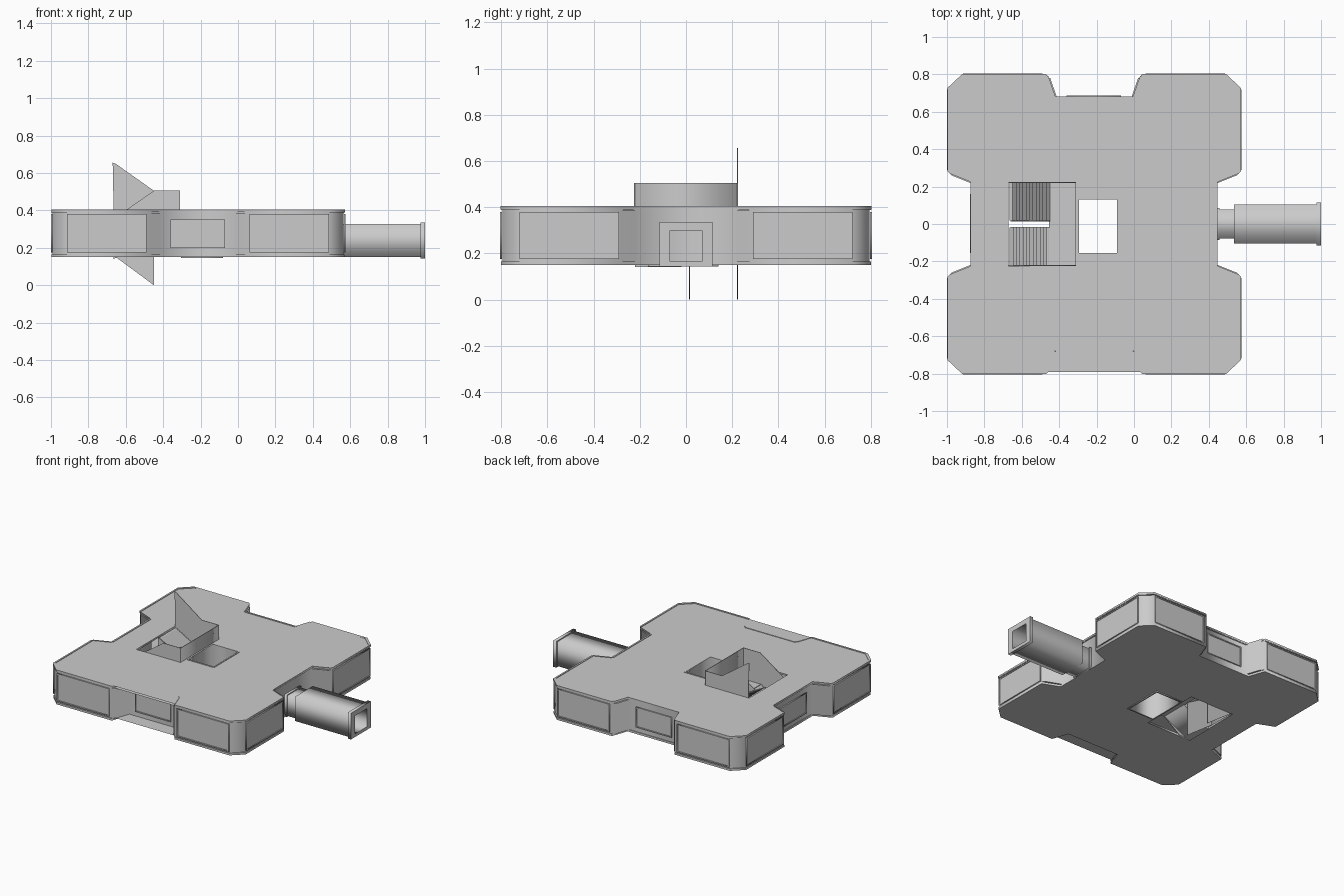
import bpy
from mathutils import Matrix

if "Cube" in bpy.data.objects:
    bpy.data.objects.remove(bpy.data.objects["Cube"])

AXES = {  # local columns (x, y, extrude direction)
    'z': ((1, 0, 0), (0, 1, 0), (0, 0, 1)),
    'x': ((0, 1, 0), (0, 0, 1), (1, 0, 0)),
    'y': ((1, 0, 0), (0, 0, 1), (0, -1, 0)),
}


def prism(name, loops, lo, hi, axis='z'):
    """Extrude closed profiles (later loops are holes) between lo and hi on an axis."""
    cu = bpy.data.curves.new(name, 'CURVE')
    cu.dimensions = '2D'
    cu.fill_mode = 'BOTH'
    cu.extrude = (hi - lo) / 2
    for pts in loops:
        sp = cu.splines.new('POLY')
        sp.points.add(len(pts) - 1)
        for p, (u, v) in zip(sp.points, pts):
            p.co = (u, v, 0, 1)
        sp.use_cyclic_u = True
    ob = bpy.data.objects.new(name, cu)
    bpy.context.collection.objects.link(ob)
    m = Matrix(AXES[axis]).transposed().to_4x4()
    m.translation = m.to_3x3().col[2] * ((lo + hi) / 2)
    if axis == 'y':
        m.translation = (0, (lo + hi) / 2, 0)
    bpy.ops.object.select_all(action='DESELECT')
    bpy.context.view_layer.objects.active = ob
    ob.select_set(True)
    bpy.ops.object.convert(target='MESH')
    ob = bpy.context.object
    ob.data.transform(m)
    return ob


def rect(x0, x1, y0, y1):
    return [(x0, y0), (x1, y0), (x1, y1), (x0, y1)]


def box(name, x0, x1, y0, y1, z0, z1):
    return prism(name, [rect(x0, x1, y0, y1)], z0, z1)


# Building footprint: four corner blocks joined by recessed sides
CX = -0.213
quarter = [(0.658, 0.23), (0.783, 0.28), (0.783, 0.725), (0.703, 0.8), (0.255, 0.8), (0.213, 0.68)]


def footprint(d=0.0):
    q = [(x - d, y - d) for x, y in quarter]
    r = q + [(-x, y) for x, y in reversed(q)]
    r += [(-x, -y) for x, y in q] + [(x, -y) for x, y in reversed(q)]
    return [(CX + x, y) for x, y in r]


stair_hole = rect(-0.67, -0.31, -0.225, 0.225)
shaft_hole = rect(-0.295, -0.09, -0.155, 0.13)

# Shell: floor, roof and walls
prism("floor_plate", [footprint(), stair_hole, shaft_hole], 0.15, 0.165)
prism("roof_plate", [footprint(), stair_hole, shaft_hole], 0.387, 0.4)
prism("outer_walls", [footprint(0.005), footprint(0.02)], 0.165, 0.387)
prism("roof_lip", [footprint(-0.002), footprint(0.01)], 0.39, 0.404)

# Central shaft and its rims
outer = rect(-0.305, -0.08, -0.165, 0.14)
prism("shaft_walls", [outer, shaft_hole], 0.165, 0.387)
prism("shaft_roof_rim", [outer, shaft_hole], 0.398, 0.403)
prism("shaft_floor_rim", [outer, shaft_hole], 0.144, 0.151)


# Wall panels with raised frames
def panel(name, axis, side, a0, a1, face, z0=0.175, z1=0.38, frame=0.008):
    lo, hi = sorted((face, face + side * 0.009))
    prism(name, [rect(a0, a1, z0, z1), rect(a0 + frame, a1 - frame, z0 + frame, z1 - frame)],
          lo, hi, axis)
    lo, hi = sorted((face, face + side * 0.004))
    prism(name + "_pane", [rect(a0 + frame, a1 - frame, z0 + frame, z1 - frame)], lo, hi, axis)


for s in (-1, 1):
    for m in (-1, 1):
        a0, a1 = sorted((CX + m * 0.275, CX + m * 0.7))
        panel("long_window", 'y', s, a0, a1, s * 0.796)
        b0, b1 = sorted((m * 0.29, m * 0.72))
        panel("end_window", 'x', s, b0, b1, CX + s * 0.779)
    panel("recess_strip", 'y', s, -0.36, -0.07, s * 0.677, 0.2, 0.35)
panel("rear_strip", 'x', -1, -0.155, 0.16, CX - 0.655, 0.2, 0.35)

# Access tunnel on the +x side


def tube(name, x0, x1, w, z0, z1):
    prism(name, [rect(-w, w, z0, z1), rect(-0.07, 0.07, 0.165, 0.298)], x0, x1, 'x')


tube("tunnel_collar", 0.435, 0.457, 0.085, 0.15, 0.312)
tube("tunnel_neck", 0.45, 0.54, 0.077, 0.155, 0.305)
tube("tunnel_body", 0.535, 0.98, 0.104, 0.15, 0.327)
tube("tunnel_flange", 0.975, 1.0, 0.115, 0.142, 0.335)


# Switchback stair: two flights meeting at a half landing
def flight(name, y0, y1, z_start, z_end, n=12):
    x0, x1 = -0.665, -0.45
    dx, dz = (x1 - x0) / n, (z_end - z_start) / n
    pts = []
    for i in range(n):
        z = z_start + (i + 0.5) * dz
        pts += [(x0 + i * dx, z), (x0 + (i + 1) * dx, z)]
    pts += [(x1, z_end - 0.025), (x0, z_start - 0.025)]
    prism(name, [pts], y0, y1, 'y')


flight("lower_flight", -0.22, -0.02, 0.165, 0.275)
flight("upper_flight", 0.02, 0.22, 0.395, 0.275)
box("stair_landing", -0.455, -0.31, -0.22, 0.22, 0.25, 0.275)

# Stair side plates and parapet
T = 0.004
prism("upper_side_plate", [[(-0.67, 0.655), (-0.655, 0.65), (-0.45, 0.505), (-0.31, 0.505),
      (-0.31, 0.25), (-0.45, 0.25), (-0.45, 0), (-0.66, 0.155)]], 0.22, 0.22 + T, 'y')
prism("inner_upper_plate", [[(-0.66, 0.4), (-0.45, 0.29), (-0.45, 0), (-0.66, 0.155)]],
      0.014, 0.014 + T, 'y')
prism("lower_side_plate", [[(-0.67, 0.352), (-0.45, 0.505), (-0.31, 0.505), (-0.31, 0.25),
      (-0.45, 0.25), (-0.58, 0.155), (-0.67, 0.155)]], -0.224, -0.22, 'y')
prism("inner_lower_plate", [[(-0.66, 0.27), (-0.45, 0.4), (-0.45, 0.25), (-0.58, 0.155),
      (-0.66, 0.155)]], -0.02, -0.02 + T, 'y')
box("landing_parapet", -0.314, -0.31, -0.224, 0.224, 0.25, 0.505)
